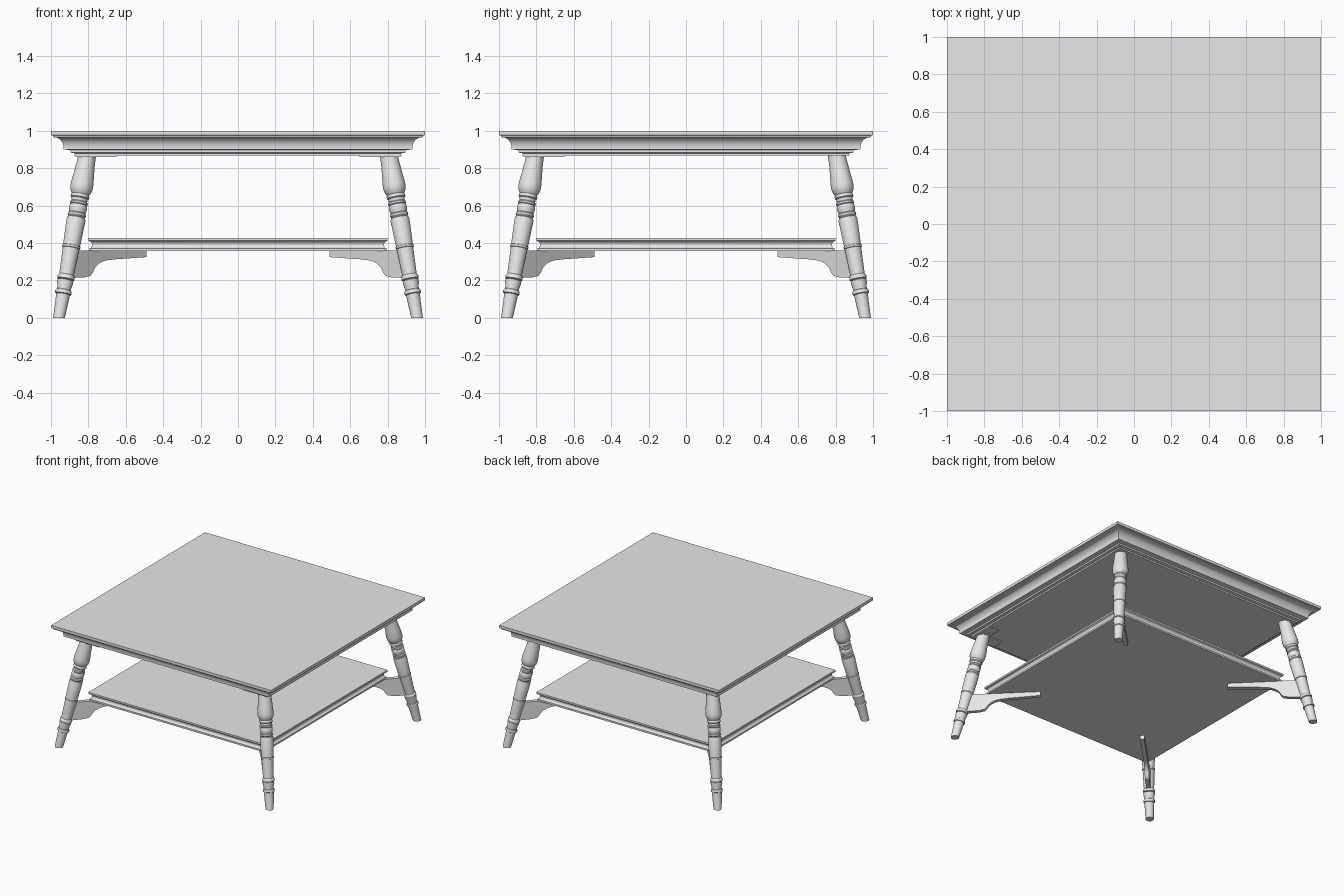
import bpy, bmesh, math
from mathutils import Vector

cube = bpy.data.objects.get("Cube")
if cube:
    bpy.data.objects.remove(cube, do_unlink=True)

GREY = (0.8, 0.8, 0.8, 1)
grey = bpy.data.materials.new("light grey")
grey.use_nodes = True
grey.diffuse_color = GREY
grey.node_tree.nodes["Principled BSDF"].inputs["Base Color"].default_value = GREY


def finish(bm, name):
    """Turn a bmesh into a named, smooth-by-angle object."""
    bmesh.ops.recalc_face_normals(bm, faces=bm.faces)
    mesh = bpy.data.meshes.new(name)
    bm.to_mesh(mesh)
    bm.free()
    mesh.materials.append(grey)
    obj = bpy.data.objects.new(name, mesh)
    bpy.context.collection.objects.link(obj)
    bpy.ops.object.select_all(action='DESELECT')
    obj.select_set(True)
    bpy.context.view_layer.objects.active = obj
    bpy.ops.object.shade_smooth_by_angle(angle=math.radians(32))
    return obj


def loft(rings):
    """Skin a stack of closed rings and cap both ends."""
    bm = bmesh.new()
    rows = [[bm.verts.new(p) for p in ring] for ring in rings]
    n = len(rows[0])
    for low, high in zip(rows, rows[1:]):
        for i in range(n):
            j = (i + 1) % n
            bm.faces.new((low[i], low[j], high[j], high[i]))
    bm.faces.new(rows[0][::-1])
    bm.faces.new(rows[-1])
    return bm


def square_board(name, profile):
    """Square board with a moulded edge; profile is (half width, z)."""
    corners = ((-1, -1), (1, -1), (1, 1), (-1, 1))
    finish(loft([[(r * x, r * y, z) for x, y in corners] for r, z in profile]), name)


def arc(r0, z0, r1, z1, start, end, steps=8):
    """Quarter-ellipse-style moulding between two profile points."""
    a, b = math.radians(start), math.radians(end)
    out = []
    for i in range(steps + 1):
        t = a + (b - a) * i / steps
        u = (math.cos(t) - math.cos(a)) / (math.cos(b) - math.cos(a))
        v = (math.sin(t) - math.sin(a)) / (math.sin(b) - math.sin(a))
        out.append((r0 + (r1 - r0) * u, z0 + (z1 - z0) * v))
    return out


# Table top: stepped apron, cove moulding and thin slab
square_board("table_top",
             [(0.873, 0.868), (0.873, 0.880), (0.895, 0.884), (0.895, 0.897), (0.932, 0.901)]
             + arc(0.932, 0.908, 0.98, 0.965, 180, 90)
             + [(0.99, 0.968), (0.99, 0.975), (1.0, 0.977), (1.0, 1.0)])

# Lower shelf: hollow edge between two lips
square_board("shelf",
             [(0.795, 0.358), (0.795, 0.370)]
             + arc(0.795, 0.372, 0.78, 0.39, 270, 180, 4)
             + arc(0.78, 0.39, 0.795, 0.41, 180, 90, 4)
             + [(0.80, 0.413), (0.80, 0.427)])

# Turned leg profile: (height, radius)
LEG = [(0.0, 0.031), (0.125, 0.037), (0.128, 0.043), (0.138, 0.045), (0.147, 0.042),
       (0.15, 0.037), (0.165, 0.038), (0.185, 0.043), (0.2, 0.043), (0.203, 0.037),
       (0.207, 0.046), (0.217, 0.047), (0.225, 0.044), (0.23, 0.039), (0.372, 0.045),
       (0.374, 0.049), (0.384, 0.049), (0.386, 0.046), (0.525, 0.051), (0.535, 0.048),
       (0.538, 0.043), (0.545, 0.049), (0.556, 0.049), (0.562, 0.043), (0.58, 0.048),
       (0.597, 0.048), (0.604, 0.044), (0.608, 0.048), (0.617, 0.048), (0.623, 0.043),
       (0.638, 0.044), (0.643, 0.05), (0.654, 0.05), (0.66, 0.046), (0.672, 0.054),
       (0.69, 0.06), (0.71, 0.061), (0.76, 0.056), (0.82, 0.05), (0.872, 0.047)]
FOOT, HEAD, SIDES = 0.957, 0.806, 28


def leg(name, sx, sy):
    foot = Vector((sx * FOOT, sy * FOOT, 0))
    axis = Vector((sx * HEAD, sy * HEAD, 0.872)) - foot
    turn = axis.to_track_quat('Z', 'Y')
    rings = []
    for z, r in LEG:
        centre = foot + axis * (z / 0.872)
        ring = []
        for k in range(SIDES):
            a = math.tau * k / SIDES
            p = centre + turn @ Vector((r * math.cos(a), r * math.sin(a), 0))
            # level the two ends against floor and top
            if z in (0.0, 0.872):
                p += axis * ((z - p.z) / axis.z)
            ring.append(p)
        rings.append(ring)
    finish(loft(rings), name)


# Shelf bracket outline on the diagonal: (x position, z)
BRACKET = ([(0.5, 0.36), (0.5, 0.325), (0.67, 0.313)]
           + arc(0.69, 0.31, 0.785, 0.245, 90, 10, 8)
           + [(0.80, 0.225), (0.83, 0.217), (0.91, 0.213), (0.885, 0.36)])


def bracket(name, sx, sy):
    side = Vector((-sy, sx, 0)).normalized() * 0.016
    rings = [[Vector((sx * d, sy * d, z)) + side * s for d, z in BRACKET] for s in (-1, 1)]
    finish(loft(rings), name)


# L-shaped mounting plate under the front corners
PLATE = [(0.87, 0.87), (0.65, 0.87), (0.65, 0.77), (0.78, 0.77), (0.78, 0.65), (0.87, 0.65)]


def plate(name, sx, sy):
    finish(loft([[(sx * x, sy * y, z) for x, y in PLATE] for z in (0.861, 0.869)]), name)


for sx, side in ((1, "left"), (-1, "right")):
    for sy, end in ((-1, "front"), (1, "back")):
        leg(f"{end}_{side}_leg", sx, sy)
        bracket(f"{end}_{side}_bracket", sx, sy)
    plate(f"front_{side}_plate", sx, -1)
